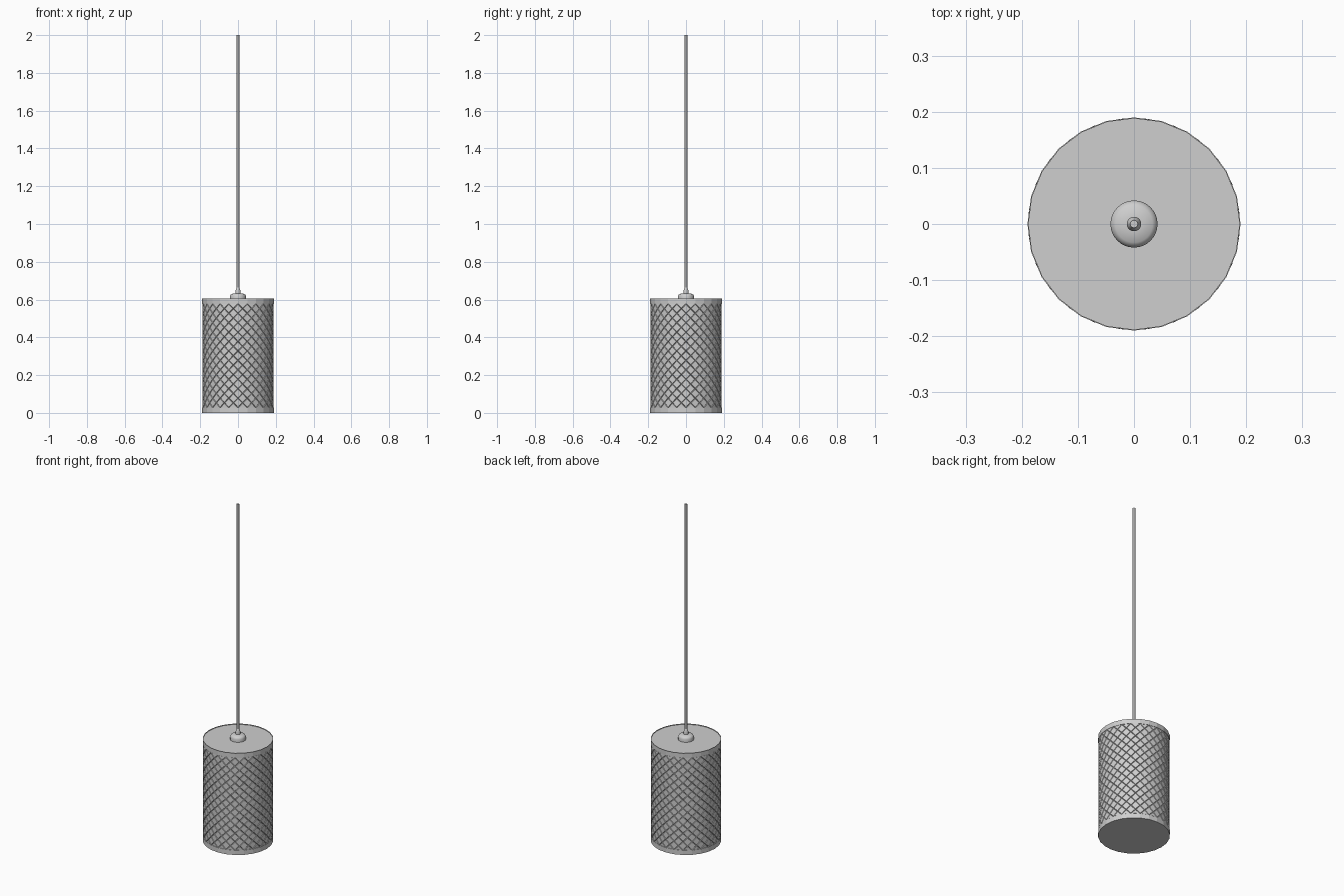
import bpy, bmesh, math

cube = bpy.data.objects.get("Cube")
if cube:
    bpy.data.objects.remove(cube, do_unlink=True)

grey = bpy.data.materials.new("light_grey")
grey.use_nodes = True
colour = (0.62, 0.62, 0.62, 1)
grey.diffuse_color = colour
grey.node_tree.nodes["Principled BSDF"].inputs["Base Color"].default_value = colour

SIDES = 24
RADIUS = 0.19


def make_object(name, bm):
    bmesh.ops.recalc_face_normals(bm, faces=bm.faces)
    mesh = bpy.data.meshes.new(name)
    bm.to_mesh(mesh)
    bm.free()
    mesh.materials.append(grey)
    obj = bpy.data.objects.new(name, mesh)
    bpy.context.collection.objects.link(obj)
    return obj


def ring(bm, radius, z, sides, shift=0.0):
    step = math.tau / sides
    return [bm.verts.new((radius * math.cos((i + shift) * step),
                          radius * math.sin((i + shift) * step), z))
            for i in range(sides)]


def bridge(bm, low, high):
    n = len(low)
    for i in range(n):
        j = (i + 1) % n
        bm.faces.new((low[i], low[j], high[j], high[i]))


def lathe(name, profile, sides):
    """Closed turned solid from (radius, height) pairs, smooth with sharp rims."""
    bm = bmesh.new()
    rings = [ring(bm, r, z, sides) for r, z in profile]
    for low, high in zip(rings, rings[1:]):
        bridge(bm, low, high)
    bm.faces.new(rings[0][::-1])
    bm.faces.new(rings[-1])
    obj = make_object(name, bm)
    bpy.ops.object.select_all(action="DESELECT")
    obj.select_set(True)
    bpy.context.view_layer.objects.active = obj
    bpy.ops.object.shade_smooth_by_angle(angle=math.radians(40))
    return obj


def build_shade():
    """Drum with plain rims and a lattice of raised diamond pads."""
    height, rim, rows = 0.605, 0.028, 22
    core = RADIUS - 0.005
    bm = bmesh.new()
    step = (height - 2 * rim) / rows
    lattice = [ring(bm, core, rim + k * step, SIDES, 0.5 * (k % 2))
               for k in range(rows + 1)]

    # diamonds, each centred on one row of the lattice
    pads = []
    for k in range(1, rows):
        odd = k % 2
        for i in range(SIDES):
            j = (i + 1) % SIDES
            tip = j if odd else i
            pads.append(bm.faces.new((lattice[k - 1][tip], lattice[k][j],
                                      lattice[k + 1][tip], lattice[k][i])))

    # half diamonds against both rims
    for i in range(SIDES):
        j = (i + 1) % SIDES
        pads.append(bm.faces.new((lattice[0][i], lattice[0][j], lattice[1][i])))
        pads.append(bm.faces.new((lattice[-1][j], lattice[-1][i], lattice[-2][i])))

    # lower rim and closed base
    base = ring(bm, RADIUS, 0, SIDES)
    lower = ring(bm, RADIUS, rim, SIDES)
    bm.faces.new(base[::-1])
    bridge(bm, base, lower)
    bridge(bm, lower, lattice[0])

    # upper rim and slightly sunken lid
    upper = ring(bm, RADIUS, height - rim, SIDES)
    top = ring(bm, RADIUS, height, SIDES)
    lip = ring(bm, RADIUS - 0.002, height, SIDES)
    lid = ring(bm, RADIUS - 0.002, height - 0.004, SIDES)
    for low, high in ((lattice[-1], upper), (upper, top), (top, lip), (lip, lid)):
        bridge(bm, low, high)
    bm.faces.new(lid)

    bmesh.ops.recalc_face_normals(bm, faces=bm.faces)
    bmesh.ops.inset_individual(bm, faces=pads, thickness=0.003, depth=0.004)
    return make_object("shade", bm)


build_shade()

# domed cap on the lid, cord grip above it, and the long cord
lathe("cap", [(0.042, 0.6), (0.042, 0.618), (0.039, 0.625),
              (0.033, 0.63), (0.013, 0.633)], 32)
lathe("cord_grip", [(0.013, 0.63), (0.013, 0.645), (0.011, 0.655), (0.007, 0.665)], 16)
lathe("cord", [(0.007, 0.66), (0.007, 2.0)], 12)
